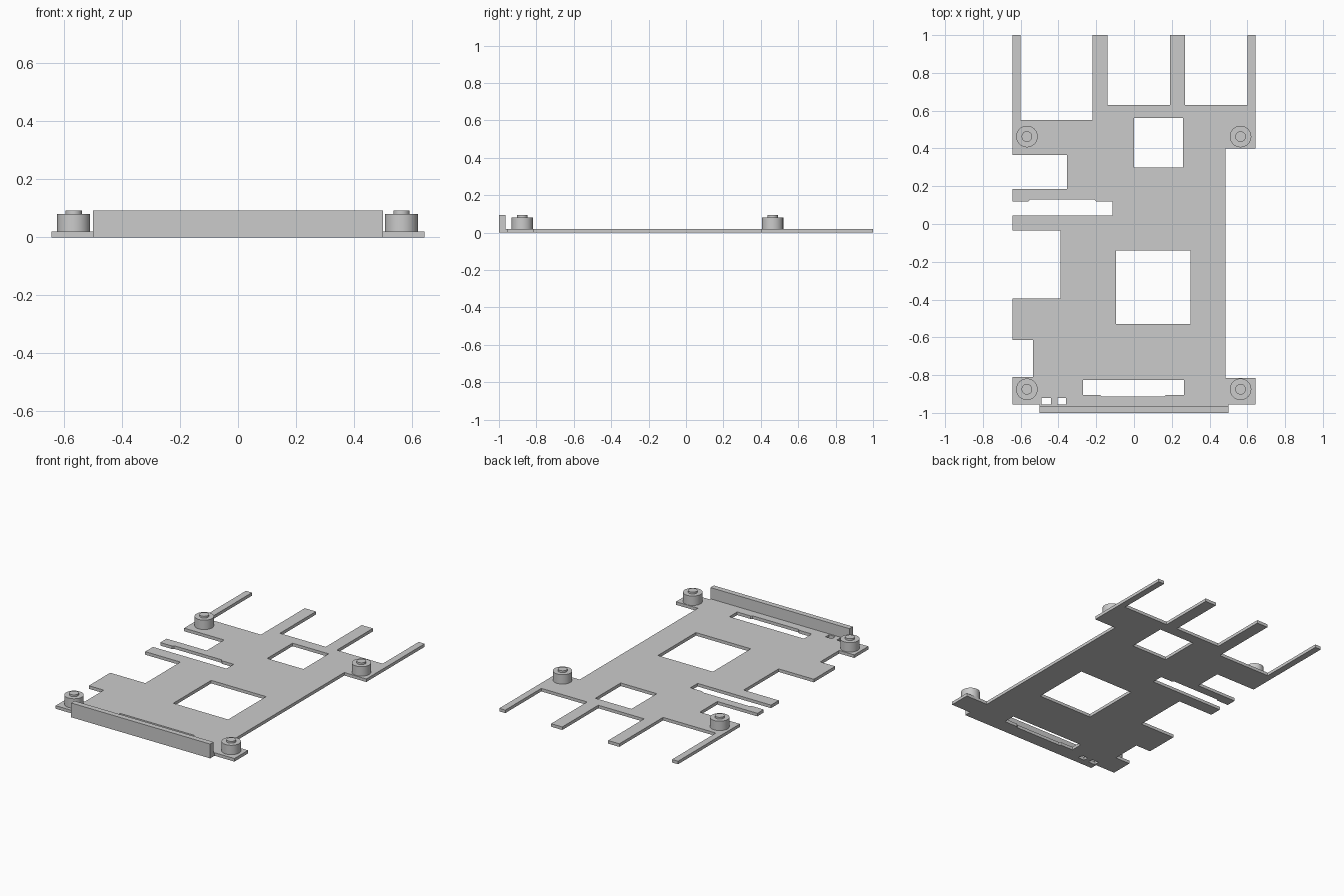
import bpy
import bmesh

if "Cube" in bpy.data.objects:
    bpy.data.objects.remove(bpy.data.objects["Cube"])

THICK = 0.02
WALL_TOP = 0.093

grey = bpy.data.materials.new("light grey")
grey.use_nodes = True
COLOUR = (0.6, 0.6, 0.6, 1)
grey.diffuse_color = COLOUR
grey.node_tree.nodes["Principled BSDF"].inputs["Base Color"].default_value = COLOUR


def add_object(name, bm):
    bmesh.ops.recalc_face_normals(bm, faces=bm.faces)
    mesh = bpy.data.meshes.new(name)
    bm.to_mesh(mesh)
    bm.free()
    mesh.materials.append(grey)
    ob = bpy.data.objects.new(name, mesh)
    bpy.context.collection.objects.link(ob)
    return ob


def rect(x0, y0, x1, y1):
    return [(x0, y0), (x1, y0), (x1, y1), (x0, y1)]


def plate(name, loops, height):
    """Extrude an outline with holes into a flat sheet standing on z = 0."""
    curve = bpy.data.curves.new(name + "_profile", "CURVE")
    curve.dimensions = "2D"
    curve.fill_mode = "BOTH"
    curve.extrude = height / 2
    for loop in loops:
        spline = curve.splines.new("POLY")
        spline.points.add(len(loop) - 1)
        for point, (x, y) in zip(spline.points, loop):
            point.co = (x, y, 0, 1)
        spline.use_cyclic_u = True
    helper = bpy.data.objects.new(name + "_profile", curve)
    bpy.context.collection.objects.link(helper)
    mesh = bpy.data.meshes.new_from_object(helper)
    bm = bmesh.new()
    bm.from_mesh(mesh)
    bpy.data.objects.remove(helper)
    bpy.data.curves.remove(curve)
    bpy.data.meshes.remove(mesh)
    bmesh.ops.remove_doubles(bm, verts=bm.verts, dist=0.0005)
    bmesh.ops.translate(bm, verts=bm.verts, vec=(0, 0, height / 2))
    ob = add_object(name, bm)
    ob.data.shade_flat()
    return ob


# Base plate: left edge with its notches, rear prongs, right edge, front lip
L, R, FRONT = -0.643, 0.643, -0.955
left_edge = [(L, FRONT), (L, -0.81), (-0.535, -0.81), (-0.535, -0.615),
             (L, -0.615), (L, -0.395), (-0.39, -0.395), (-0.39, -0.035),
             (L, -0.035), (L, 0.045), (-0.115, 0.045), (-0.115, 0.12),
             (-0.2, 0.12), (-0.21, 0.13), (-0.55, 0.13), (-0.56, 0.12),
             (L, 0.12), (L, 0.185), (-0.355, 0.185), (-0.355, 0.365), (L, 0.365)]
prongs = [(L, 1), (-0.6, 1), (-0.6, 0.55), (-0.22, 0.55), (-0.22, 1), (-0.14, 1),
          (-0.14, 0.63), (0.19, 0.63), (0.19, 1), (0.27, 1), (0.27, 0.63),
          (0.6, 0.63), (0.6, 1), (R, 1)]
right_edge = [(R, 0.4), (0.485, 0.4), (0.485, -0.815), (R, -0.815), (R, FRONT)]
front_lip = [(0.5, FRONT), (0.5, -0.98), (-0.5, -0.98), (-0.5, FRONT)]
front_slot = [(-0.27, -0.905), (-0.18, -0.905), (-0.17, -0.913), (0.16, -0.913),
              (0.17, -0.905), (0.265, -0.905), (0.265, -0.825), (-0.27, -0.825)]
windows = [rect(0, 0.3, 0.26, 0.56), rect(-0.095, -0.53, 0.3, -0.14), front_slot,
           rect(-0.49, FRONT, -0.44, -0.92), rect(-0.405, FRONT, -0.36, -0.92)]
plate("base_plate", [left_edge + prongs + right_edge + front_lip] + windows, THICK)

# Upright wall along the front
plate("front_wall", [rect(-0.5, -1, 0.5, -0.965)], WALL_TOP)


# Stepped round standoffs at the four corners
def standoff(name, x, y):
    bm = bmesh.new()
    for radius, z0, z1 in ((0.057, THICK, 0.081), (0.028, 0.081, WALL_TOP)):
        made = bmesh.ops.create_cone(bm, cap_ends=True, segments=48, radius1=radius,
                                     radius2=radius, depth=z1 - z0)
        bmesh.ops.translate(bm, verts=made["verts"], vec=(x, y, (z0 + z1) / 2))
    ob = add_object(name, bm)
    bpy.ops.object.select_all(action="DESELECT")
    ob.select_set(True)
    bpy.context.view_layer.objects.active = ob
    bpy.ops.object.shade_smooth_by_angle()


for side, x in (("right", -0.567), ("left", 0.564)):
    for end, y in (("front", -0.875), ("rear", 0.463)):
        standoff(f"{end}_{side}_standoff", x, y)
